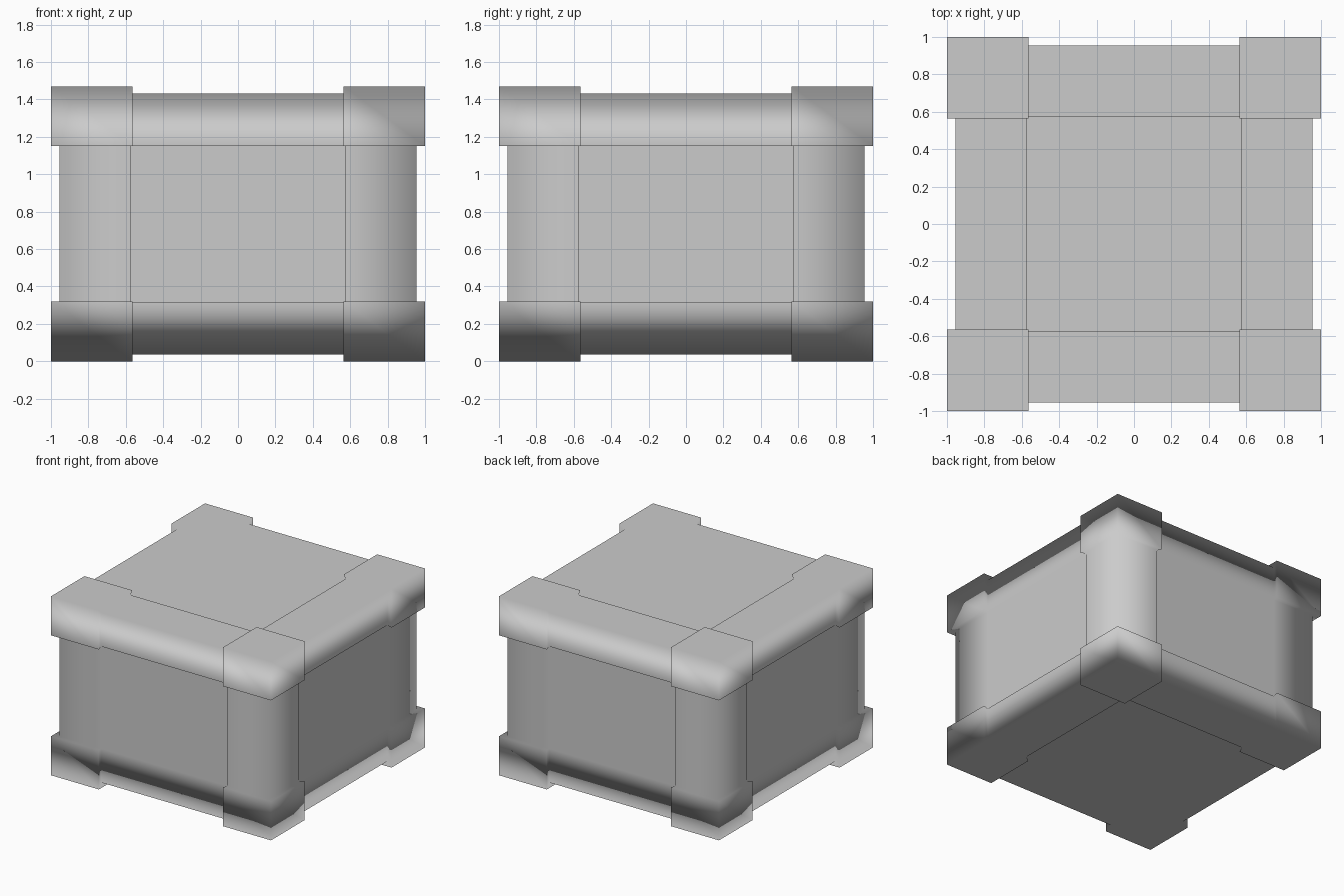
import bpy, bmesh
from mathutils import Vector

if "Cube" in bpy.data.objects:
    bpy.data.objects.remove(bpy.data.objects["Cube"])

CENTRE_Z = 0.735
BEAM_OUT, BEAM_IN = (0.955, 0.955, 0.698), (0.575, 0.575, 0.42)
CAP_OUT, CAP_IN = (1.0, 1.0, 0.735), (0.565, 0.565, 0.415)
RECESS = 0.08

bm = bmesh.new()


def inner_axes(face):
    # number of axes along which the face centre lies within the panel zone
    c = face.calc_center_median()
    return sum(abs(c[i]) < BEAM_IN[i] for i in range(3))


# crate body, cut into corners, beams and panels
bmesh.ops.create_cube(bm, size=2)
for v in bm.verts:
    v.co = Vector(v.co[i] * BEAM_OUT[i] for i in range(3))
for axis in range(3):
    for side in (-1, 1):
        n = Vector((0, 0, 0))
        n[axis] = 1
        bmesh.ops.bisect_plane(bm, geom=bm.verts[:] + bm.edges[:] + bm.faces[:],
                               plane_co=n * side * BEAM_IN[axis], plane_no=n)
bm.normal_update()

# sunken panels: each panel face gets its own side walls
panels = [f for f in bm.faces if inner_axes(f) == 2]
sunk = bmesh.ops.extrude_discrete_faces(bm, faces=panels)["faces"]
for f in sunk:
    c = f.calc_center_median()
    for v in f.verts:
        v.co -= c.normalized() * RECESS

# raised corner caps
corners = [f for f in bm.faces if inner_axes(f) == 0 and f.calc_area() > 0.05]
geom = bmesh.ops.extrude_face_region(bm, geom=corners)["geom"]
for v in [g for g in geom if isinstance(g, bmesh.types.BMVert)]:
    for i in range(3):
        outer = abs(v.co[i]) > (BEAM_OUT[i] + BEAM_IN[i]) / 2
        size = CAP_OUT[i] if outer else CAP_IN[i]
        v.co[i] = size if v.co[i] > 0 else -size

bmesh.ops.remove_doubles(bm, verts=bm.verts[:], dist=0.0001)
bmesh.ops.recalc_face_normals(bm, faces=bm.faces[:])
bmesh.ops.translate(bm, verts=bm.verts[:], vec=(0, 0, CENTRE_Z))
for f in bm.faces:
    f.smooth = True

mesh = bpy.data.meshes.new("crate")
bm.to_mesh(mesh)
bm.free()
crate = bpy.data.objects.new("crate", mesh)
bpy.context.collection.objects.link(crate)

# soft shading led by the large faces
weighted = crate.modifiers.new("weighted_normals", "WEIGHTED_NORMAL")
weighted.weight = 100
